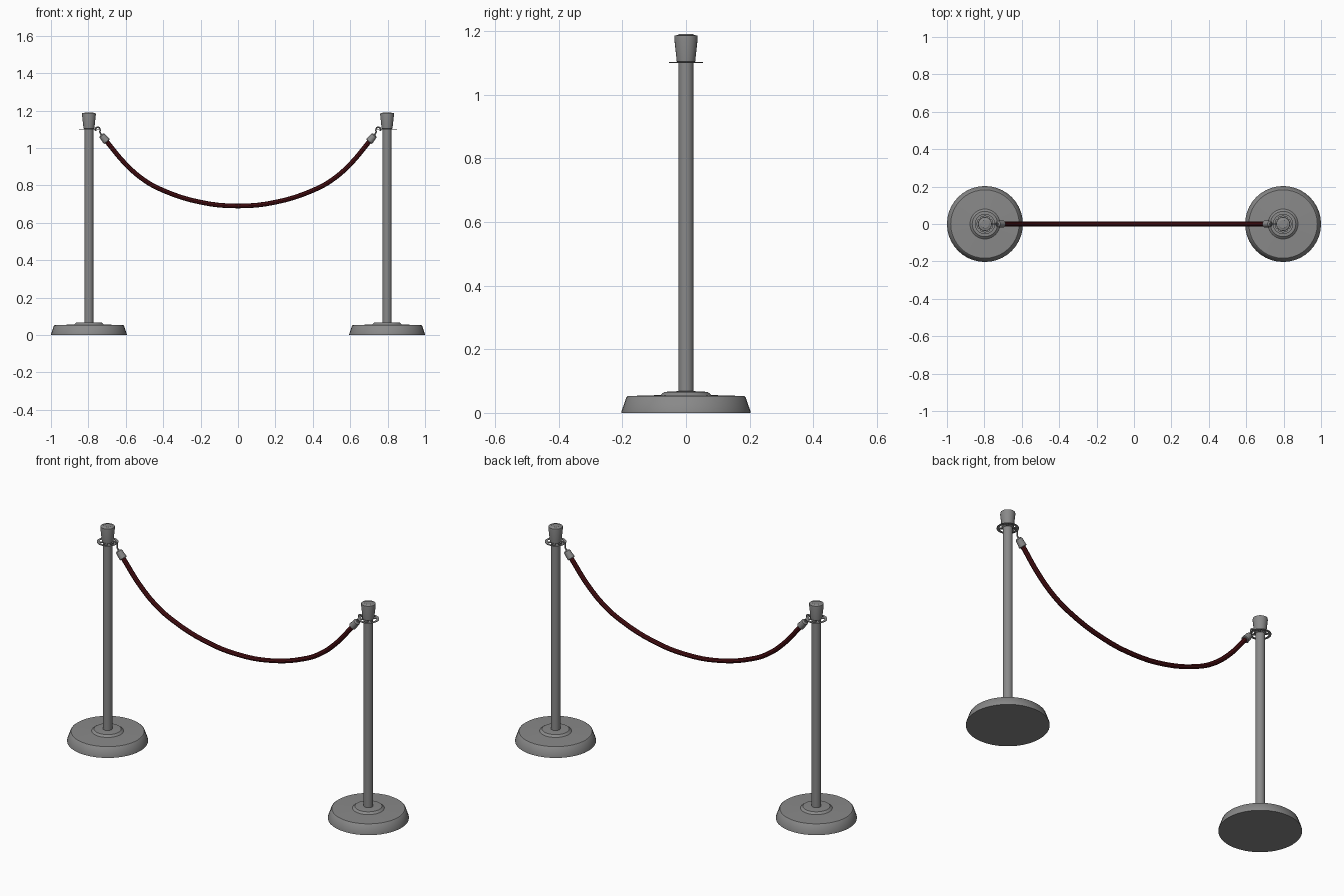
import bpy, math
from mathutils import Vector

if "Cube" in bpy.data.objects:
    bpy.data.objects.remove(bpy.data.objects["Cube"], do_unlink=True)


def material(name, rgb):
    m = bpy.data.materials.new(name)
    m.use_nodes = True
    m.diffuse_color = (*rgb, 1)
    m.node_tree.nodes["Principled BSDF"].inputs["Base Color"].default_value = (*rgb, 1)
    return m


metal = material("grey metal", (0.25, 0.25, 0.25))
velvet = material("dark red velvet", (0.07, 0.005, 0.007))


def finish(obj, name, mat):
    obj.name = name
    obj.data.materials.clear()
    obj.data.materials.append(mat)
    bpy.ops.object.select_all(action="DESELECT")
    obj.select_set(True)
    bpy.context.view_layer.objects.active = obj
    bpy.ops.object.shade_smooth_by_angle(angle=math.radians(35))
    return obj


def lathe(name, profile, origin, axis=(0, 0, 1), sides=32, closed=False):
    """Spin (radius, height) points around an axis; closed joins last to first."""
    turn = Vector((0, 0, 1)).rotation_difference(Vector(axis))
    verts, faces, n = [], [], len(profile)
    for r, h in profile:
        for i in range(sides):
            a = math.tau * i / sides
            verts.append(turn @ Vector((r * math.cos(a), r * math.sin(a), h)) + Vector(origin))
    for k in range(n if closed else n - 1):
        for i in range(sides):
            j, q = (i + 1) % sides, (k + 1) % n
            faces.append((k * sides + i, k * sides + j, q * sides + j, q * sides + i))
    if not closed:
        faces.append(tuple(reversed(range(sides))))
        faces.append(tuple(range((n - 1) * sides, n * sides)))
    mesh = bpy.data.meshes.new(name)
    mesh.from_pydata(verts, [], faces)
    obj = bpy.data.objects.new(name, mesh)
    bpy.context.collection.objects.link(obj)
    return finish(obj, name, metal)


def tube(name, points, radius, mat, sides_res=2):
    """Sweep a round section along a smooth path."""
    curve = bpy.data.curves.new(name, "CURVE")
    curve.dimensions = "3D"
    curve.bevel_depth = radius
    curve.bevel_resolution = sides_res
    curve.use_fill_caps = True
    curve.resolution_u = 4
    s = curve.splines.new("BEZIER")
    s.bezier_points.add(len(points) - 1)
    for p, co in zip(s.bezier_points, points):
        p.co = co
        p.handle_left_type = p.handle_right_type = "AUTO"
    obj = bpy.data.objects.new(name, curve)
    bpy.context.collection.objects.link(obj)
    bpy.ops.object.select_all(action="DESELECT")
    obj.select_set(True)
    bpy.context.view_layer.objects.active = obj
    bpy.ops.object.convert(target="MESH")
    return finish(bpy.context.object, name, mat)


POST_X = 0.797
for side, word in ((-1, "right"), (1, "left")):
    x = side * POST_X
    # Weighted base with a raised collar
    lathe(word + "_base", [(0.203, 0), (0.203, 0.004), (0.187, 0.05), (0.183, 0.053),
                           (0.08, 0.056), (0.068, 0.066), (0.03, 0.068)], (x, 0, 0), sides=40)
    # Upright and flared cap
    lathe(word + "_post", [(0.024, 0.06), (0.024, 1.105)], (x, 0, 0), sides=24)
    lathe(word + "_cap", [(0.024, 1.1), (0.029, 1.104), (0.037, 1.178), (0.036, 1.186),
                          (0.026, 1.187), (0.022, 1.19)], (x, 0, 0), sides=24)
    # Thin hanging ring held by four spokes
    lathe(word + "_ring", [(0.042, 1.099), (0.054, 1.099), (0.054, 1.102), (0.042, 1.102)],
          (x, 0, 0), closed=True)
    for k in range(4):
        a = math.tau * (k + 0.5) / 4
        bpy.ops.mesh.primitive_cube_add(size=1, location=(
            x + 0.034 * math.cos(a), 0.034 * math.sin(a), 1.1005), rotation=(0, 0, a))
        bpy.context.object.scale = (0.024, 0.012, 0.003)
        finish(bpy.context.object, f"{word}_ring_spoke_{k + 1}", metal)
    # Rope ferrule, tapered towards the hook
    up = Vector((side * 0.63, 0, 0.77))
    lathe(word + "_ferrule", [(0.017, -0.025), (0.02, -0.022), (0.017, 0.018), (0.009, 0.024)],
          (side * 0.716, 0, 1.052), up, sides=16)
    # Hook curling over the ring
    hook = [(side * 0.73, 0, 1.07), (side * 0.738, 0, 1.084)]
    for deg in (-15, 45, 100, 160, 215):
        a = math.radians(deg)
        hook.append((side * (0.75 - 0.013 * math.cos(a)), 0, 1.098 + 0.013 * math.sin(a)))
    tube(word + "_hook", hook, 0.004, metal)

# Sagging rope, mirrored about the middle
half = [(0.704, 1.037), (0.6, 0.913), (0.5, 0.827), (0.4, 0.773), (0.2, 0.71)]
path = [(-x, 0, z) for x, z in half] + [(0, 0, 0.69)] + [(x, 0, z) for x, z in reversed(half)]
tube("rope", path, 0.0125, velvet, 2)
